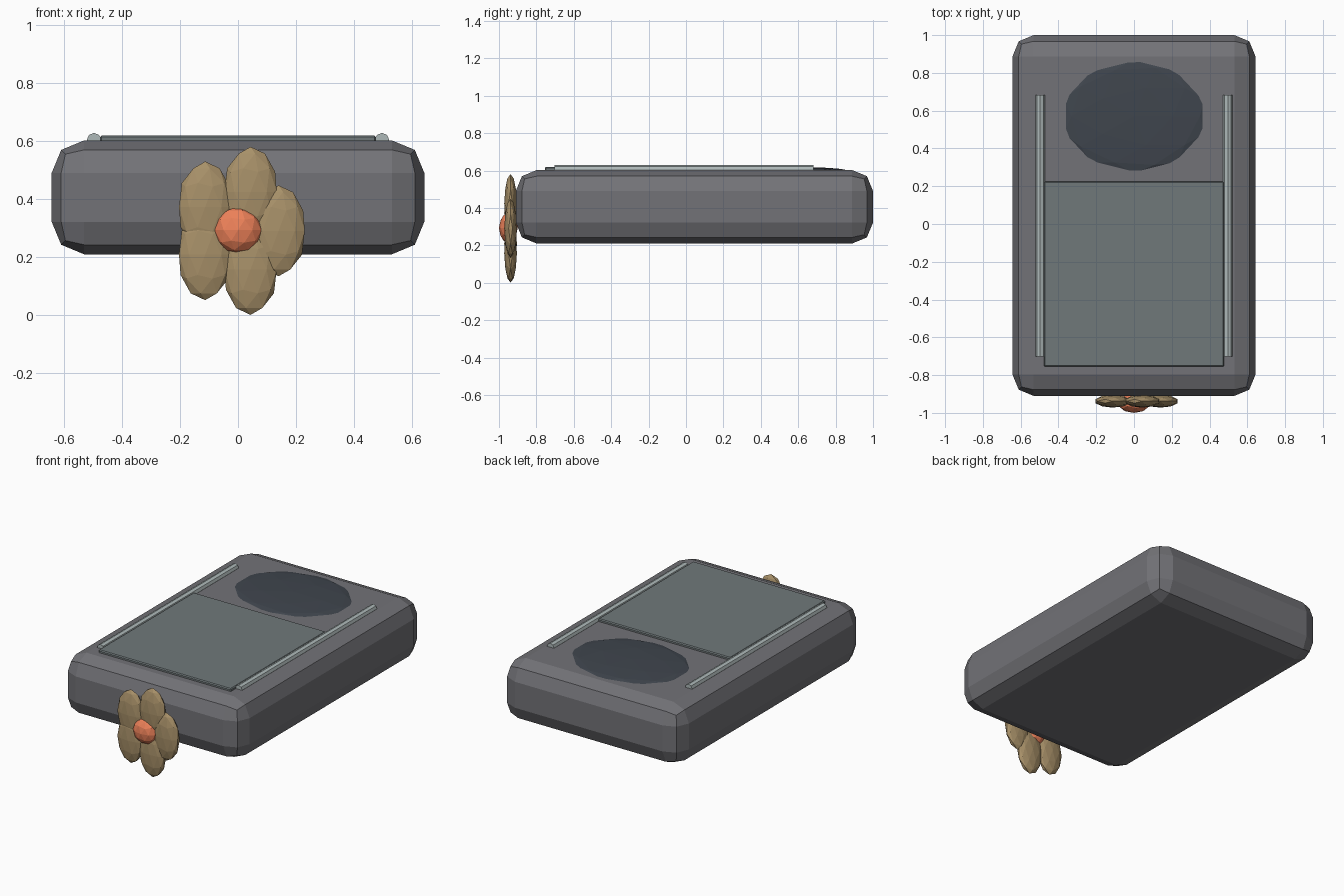
import bpy
from math import cos, sin, pi, tau

if "Cube" in bpy.data.objects:
    bpy.data.objects.remove(bpy.data.objects["Cube"])


def material(name, color):
    m = bpy.data.materials.new(name)
    m.diffuse_color = (*color, 1)
    m.use_nodes = True
    m.node_tree.nodes["Principled BSDF"].inputs["Base Color"].default_value = m.diffuse_color
    return m


def finish(name, mat, bevel=0, segments=1):
    ob = bpy.context.object
    ob.name = name
    bpy.ops.object.transform_apply(location=False, rotation=True, scale=True)
    if mat:
        ob.data.materials.append(mat)
    if bevel:
        mod = ob.modifiers.new("Bevel", "BEVEL")
        mod.width = bevel
        mod.segments = segments
    return ob


def box(name, lo, hi, mat=None, bevel=0, segments=1):
    bpy.ops.mesh.primitive_cube_add(size=1, location=[(a + b) / 2 for a, b in zip(lo, hi)])
    bpy.context.object.scale = [b - a for a, b in zip(lo, hi)]
    return finish(name, mat, bevel, segments)


def pebble(name, loc, radii, mat):
    bpy.ops.mesh.primitive_ico_sphere_add(subdivisions=2, radius=1, location=loc)
    bpy.context.object.scale = radii
    return finish(name, mat)


grey = material("body_grey", (0.17, 0.17, 0.185))
dark = material("dark_blue_grey", (0.05, 0.06, 0.075))
slate = material("slate", (0.16, 0.19, 0.195))
metal = material("pale_metal", (0.42, 0.48, 0.48))
tan = material("petal_tan", (0.39, 0.28, 0.14))
coral = material("coral", (0.85, 0.22, 0.10))

# Case with rounded edges
box("case", (-0.643, -0.91, 0.21), (0.643, 1.0, 0.603), grey, 0.112, 2)

# Shallow oval pad and sliding panel on the top
pebble("oval_pad", (0, 0.57, 0.60), (0.39, 0.302, 0.02), dark)
box("sliding_panel", (-0.477, -0.755, 0.59), (0.477, 0.225, 0.62), slate, 0.006)

# Rails either side of the panel
for side, label in ((-1, "left"), (1, "right")):
    bpy.ops.mesh.primitive_cylinder_add(vertices=8, radius=0.025, depth=1.385,
                                        location=(side * 0.497, -0.01, 0.604),
                                        rotation=(pi / 2, 0, 0))
    finish(label + "_rail", metal)

# Flower on the front: five upright petals around a domed centre
for i in range(5):
    a = i * tau / 5
    pebble(f"petal_{i + 1}", (0.14 * cos(a), -0.938, 0.291 + 0.14 * sin(a)),
           (0.095, 0.034, 0.157), tan)
pebble("flower_centre", (0, -0.95, 0.293), (0.084, 0.05, 0.081), coral)
